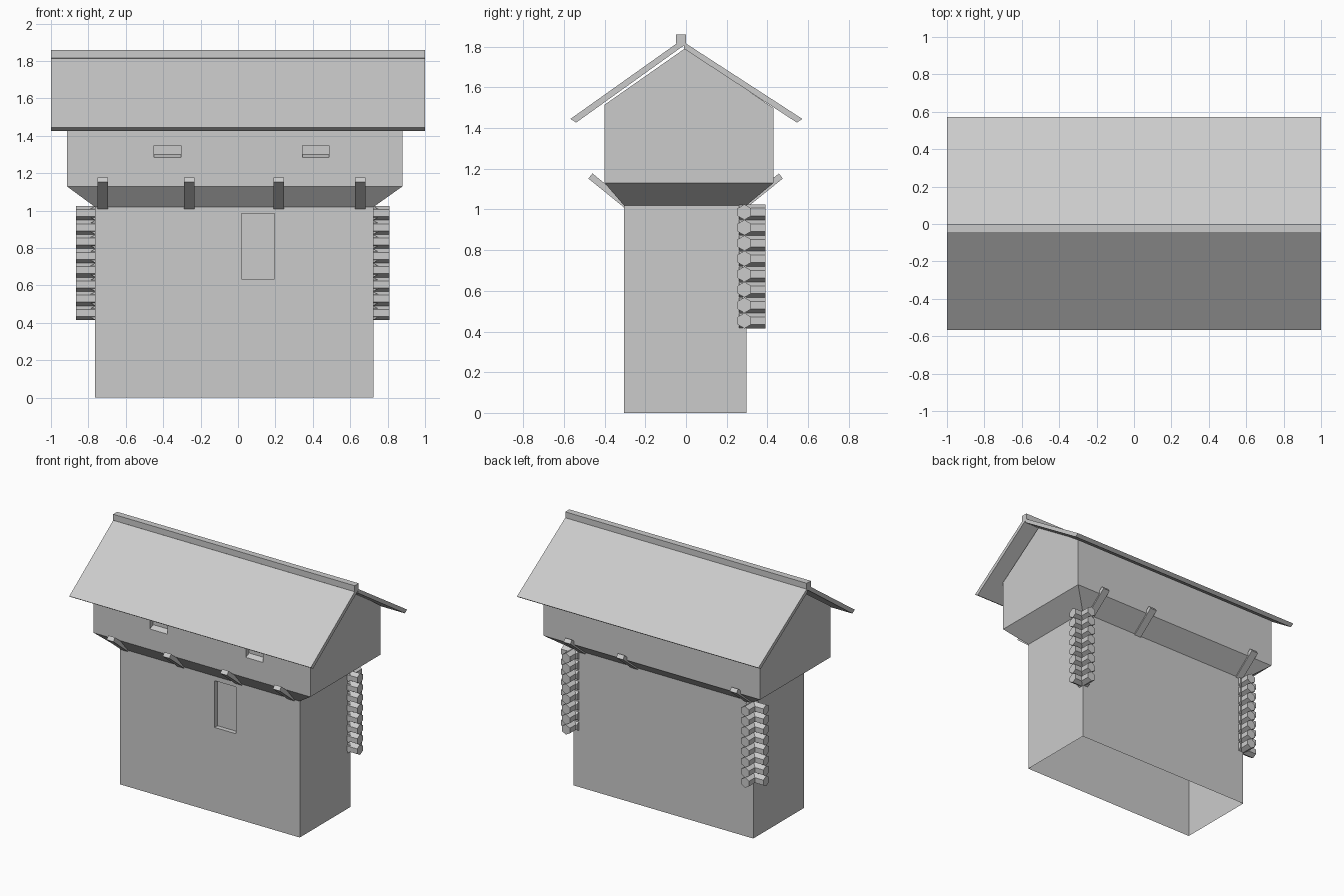
import bpy, bmesh, math

if "Cube" in bpy.data.objects:
    bpy.data.objects.remove(bpy.data.objects["Cube"])


def prism(bm, profile, a, b, axis="x"):
    """Extrude a (u, z) profile along x (u = y) or along y (u = x)."""
    def at(t):
        return [bm.verts.new((t, u, z) if axis == "x" else (u, t, z)) for u, z in profile]
    p, q = at(a), at(b)
    n = len(p)
    bm.faces.new(p)
    bm.faces.new(q[::-1])
    for i in range(n):
        j = (i + 1) % n
        bm.faces.new((p[j], p[i], q[i], q[j]))


def finish(name, bm):
    bmesh.ops.recalc_face_normals(bm, faces=bm.faces[:])
    me = bpy.data.meshes.new(name)
    bm.to_mesh(me)
    bm.free()
    ob = bpy.data.objects.new(name, me)
    bpy.context.collection.objects.link(ob)
    return ob


def make(name, *prisms):
    bm = bmesh.new()
    for args in prisms:
        prism(bm, *args)
    return finish(name, bm)


# House shell: lower storey, flared jetty, upper storey with gables
bm = bmesh.new()
X0, X1, U0, U1 = -0.765, 0.725, -0.915, 0.88
rings = []
for x0, x1, y0, y1, zf, zb in [
    (X0, X1, -0.305, 0.297, 0, 0),
    (X0, X1, -0.305, 0.297, 1.02, 1.02),
    (U0, U1, -0.40, 0.43, 1.13, 1.13),
    (U0, U1, -0.40, 0.43, 1.515, 1.498),
]:
    rings.append([bm.verts.new(c) for c in
                  [(x0, y0, zf), (x1, y0, zf), (x1, y1, zb), (x0, y1, zb)]])
for lo, hi in zip(rings, rings[1:]):
    for i in range(4):
        j = (i + 1) % 4
        bm.faces.new((lo[i], lo[j], hi[j], hi[i]))
bm.faces.new(rings[0][::-1])
fl, fr, br, bl = rings[-1]
pl, pr = bm.verts.new((U0, 0, 1.795)), bm.verts.new((U1, 0, 1.795))
for f in [(fl, fr, pr, pl), (br, bl, pl, pr), (fr, br, pr), (bl, fl, pl)]:
    bm.faces.new(f)
house = finish("house_walls", bm)

# Cutter for the door recess and the two loopholes with sloping sills
door = [(-0.5, 0.635), (-0.27, 0.635), (-0.27, 0.985), (-0.5, 0.985)]
slit = [(-0.5, 1.2405), (-0.36, 1.30), (-0.36, 1.347), (-0.5, 1.347)]
cutter = make("recess_cutter", (door, 0.02, 0.195),
              (slit, -0.45, -0.305), (slit, 0.345, 0.487))
cutter.hide_render = True
mod = house.modifiers.new("recesses", "BOOLEAN")
mod.object = cutter
mod.operation = "DIFFERENCE"
mod.solver = "EXACT"
cut = bpy.data.meshes.new_from_object(
    house.evaluated_get(bpy.context.evaluated_depsgraph_get()))
house.modifiers.clear()
house.data = cut
bpy.data.objects.remove(cutter)

# The shell is open underneath
bm = bmesh.new()
bm.from_mesh(cut)
floor = [f for f in bm.faces if all(v.co.z < 1e-4 for v in f.verts)]
bmesh.ops.delete(bm, geom=floor, context="FACES")
bm.to_mesh(cut)
bm.free()

# Roof slabs and ridge beam
make("roof_front", ([(-0.568, 1.445), (-0.54, 1.427), (-0.015, 1.803), (-0.04, 1.82)], -1, 1))
make("roof_back", ([(0.572, 1.445), (0.545, 1.427), (-0.01, 1.79), (-0.01, 1.822)], -1, 1))
make("ridge_beam", ([(-0.048, 1.86), (0, 1.86), (0, 1.815), (-0.024, 1.795), (-0.048, 1.815)], -1, 1))

# Sloping brackets under the jetty (one is absent at the back)
front = [(-0.48, 1.152), (-0.46, 1.177), (-0.285, 1.035), (-0.305, 1.01)]
back = [(0.476, 1.152), (0.457, 1.177), (0.28, 1.035), (0.30, 1.01)]
for i, x in enumerate([-0.724, -0.26, 0.217, 0.653]):
    make(f"front_bracket_{i + 1}", (front, x - 0.028, x + 0.028))
    if i != 1:
        make(f"back_bracket_{i + 1}", (back, x - 0.028, x + 0.028))


# Stacks of crossing hexagonal log ends at the two back corners
def hexagon(u, z, r):
    return [(u + r * math.sin(k * math.pi / 3), z + r * math.cos(k * math.pi / 3))
            for k in range(6)]


COUNT, LOW, HIGH = 8, 0.415, 1.025
R = (HIGH - LOW) / COUNT / 2
for name, x_in, x_out, xc in [("left_log_ends", -0.72, -0.865, -0.762),
                              ("right_log_ends", 0.68, 0.81, 0.722)]:
    parts = []
    for i in range(COUNT):
        z = LOW + R * (2 * i + 1)
        parts.append((hexagon(0.287, z, R), x_in, x_out, "x"))
        parts.append((hexagon(xc, z, R), 0.26, 0.39, "y"))
    make(name, *parts)
